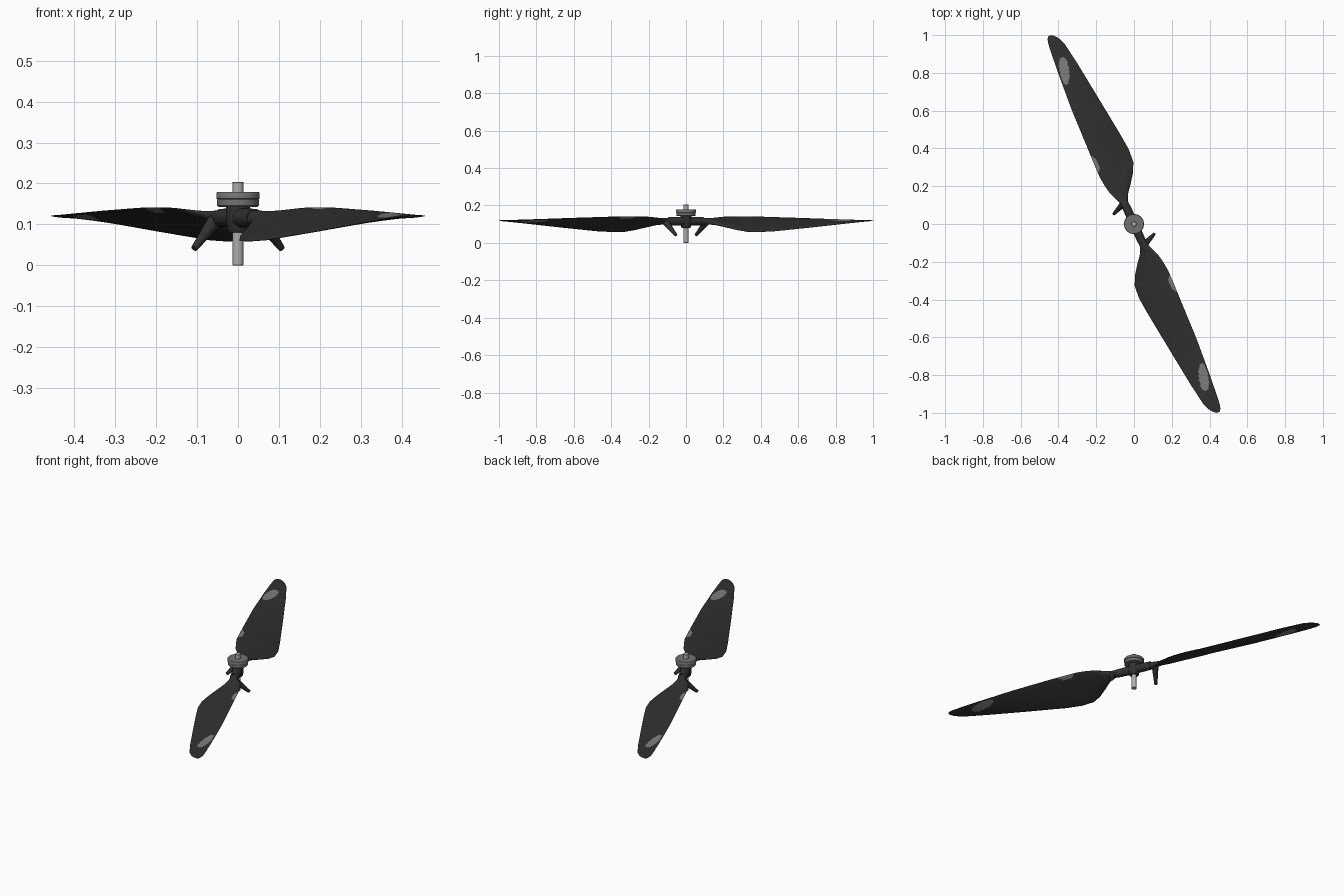
import bpy, bmesh, math
from mathutils import Vector, Matrix

if "Cube" in bpy.data.objects:
    bpy.data.objects.remove(bpy.data.objects["Cube"])

def material(name, v):
    m = bpy.data.materials.new(name)
    m.diffuse_color = (v, v, v * 0.98, 1)
    m.use_nodes = True
    m.node_tree.nodes["Principled BSDF"].inputs["Base Color"].default_value = m.diffuse_color
    return m

black = material("black plastic", 0.031)
patch = material("grey patch", 0.21)
washer_grey = material("washer grey", 0.17)
steel = material("steel", 0.42)

def finish(bm, name, mats, angle=35):
    bmesh.ops.recalc_face_normals(bm, faces=bm.faces)
    me = bpy.data.meshes.new(name)
    bm.to_mesh(me)
    bm.free()
    ob = bpy.data.objects.new(name, me)
    bpy.context.collection.objects.link(ob)
    for m in mats:
        me.materials.append(m)
    bpy.ops.object.select_all(action='DESELECT')
    ob.select_set(True)
    bpy.context.view_layer.objects.active = ob
    bpy.ops.object.shade_smooth_by_angle(angle=math.radians(angle))
    return ob

def rod(name, a, b, r1, r2, mat, segs=32):
    a, b = Vector(a), Vector(b)
    bm = bmesh.new()
    rot = (b - a).to_track_quat('Z', 'Y').to_matrix().to_4x4()
    bmesh.ops.create_cone(bm, cap_ends=True, segments=segs, radius1=r1, radius2=r2,
                          depth=(b - a).length, matrix=Matrix.Translation((a + b) / 2) @ rot)
    return finish(bm, name, [mat])

def lathe(name, prof, mat, segs=48):
    bm = bmesh.new()
    rings = [[bm.verts.new((r * math.cos(2 * math.pi * i / segs),
                            r * math.sin(2 * math.pi * i / segs), z))
              for i in range(segs)] for r, z in prof]
    for a, b in zip(rings, rings[1:]):
        for i in range(segs):
            j = (i + 1) % segs
            bm.faces.new((a[i], a[j], b[j], b[i]))
    bm.faces.new(rings[0])
    bm.faces.new(rings[-1])
    return finish(bm, name, [mat])

# blade stations: distance, low edge offset, high edge offset, low z, high z, half thickness
ST = [(.07, -.022, .022, .115, .117, .020), (.12, -.020, .020, .111, .121, .017),
      (.16, -.038, .033, .100, .128, .013), (.20, -.070, .050, .086, .134, .011),
      (.25, -.107, .059, .070, .139, .009), (.30, -.131, .064, .060, .141, .008),
      (.37, -.137, .063, .059, .141, .008), (.457, -.129, .060, .062, .140, .007),
      (.69, -.101, .053, .083, .133, .006), (.90, -.075, .038, .103, .126, .004),
      (1.02, -.056, .027, .114, .122, .003), (1.06, -.040, .022, .117, .121, .003),
      (1.08, -.025, .016, .118, .121, .002), (1.092, -.010, .008, .119, .120, .001)]
U = Vector((.41, -.912, 0))
V = Vector((.912, .41, 0))

def station(u):
    for a, b in zip(ST, ST[1:]):
        if u <= b[0]:
            f = (u - a[0]) / (b[0] - a[0])
            return [p + (q - p) * f for p, q in zip(a, b)]
    return ST[-1]

# ellipses (u, v, half length, half width) painted grey
PATCHES = [(.892, .003, .072, .026), (.372, .058, .046, .016)]

def blade(name, spin):
    us = sorted({s[0] for s in ST} | {.07 + i * .01 for i in range(102)})
    n = 24
    bm = bmesh.new()
    rings = []
    for u in us:
        _, v0, v1, z0, z1, th = station(u)
        ring = []
        for i in range(2 * n):
            ang = math.pi * i / n
            t = (1 - math.cos(ang)) / 2
            z = z0 + (z1 - z0) * t + th * math.sin(ang)
            ring.append(bm.verts.new(U * u + V * (v0 + (v1 - v0) * t) + Vector((0, 0, z))))
        rings.append(ring)
    for a, b in zip(rings, rings[1:]):
        for i in range(2 * n):
            j = (i + 1) % (2 * n)
            f = bm.faces.new((a[i], a[j], b[j], b[i]))
            c = f.calc_center_median()
            pu, pv = c.dot(U), c.dot(V)
            if any(((pu - x) / a_) ** 2 + ((pv - y + (pu - x) * .25) / b_) ** 2 < 1
                   for x, y, a_, b_ in PATCHES[:1]) or \
               any(((pu - x) / a_) ** 2 + ((pv - y) / b_) ** 2 < 1
                   for x, y, a_, b_ in PATCHES[1:]):
                f.material_index = 1
    bm.faces.new(rings[0])
    bm.faces.new(rings[-1])
    bmesh.ops.rotate(bm, verts=bm.verts, matrix=Matrix.Rotation(spin, 3, 'Z'))
    finish(bm, name, [black, patch])

# the two sides are the same, turned half way round
for k, s in enumerate((1, -1), 1):
    blade(f"blade_{k}", 0 if s == 1 else math.pi)
    rod(f"root_arm_{k}", (0, 0, .116), (s * .041, -s * .0912, .116), .024, .022, black)
    rod(f"pitch_horn_{k}", (s * .052, -s * .112, .115), (s * .107, -s * .053, .041),
        .019, .008, black, 24)

# centre parts
lathe("hub", [(.022, .08), (.026, .085), (.029, .12), (.029, .145)], black)
lathe("washer_stack", [(.048, .143), (.051, .146), (.051, .161), (.0495, .162),
                       (.053, .163), (.053, .176), (.051, .179)], washer_grey)
lathe("shaft", [(.0125, 0), (.0135, .001), (.0135, .203), (.0125, .204)], steel)
